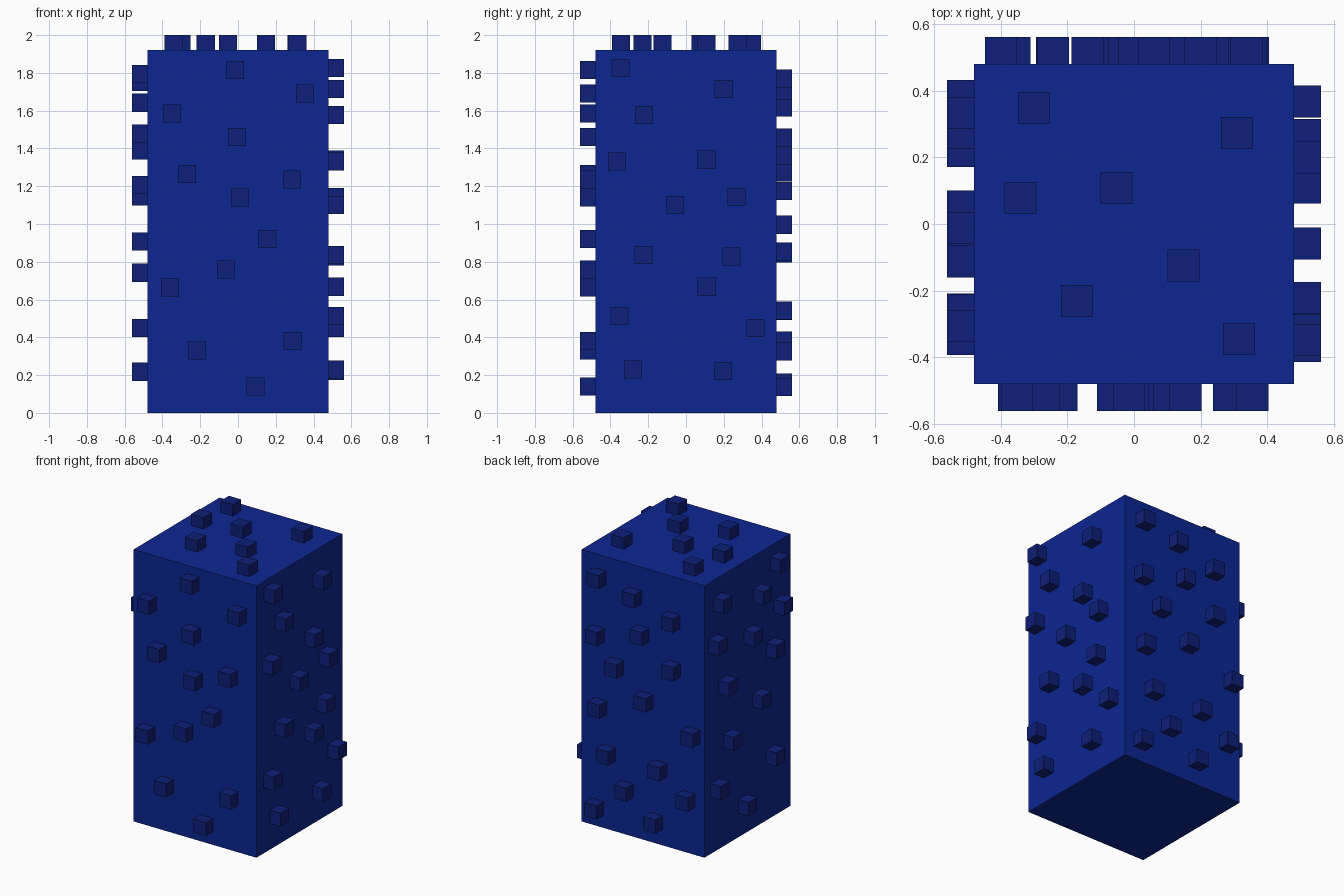
import bpy, bmesh
from mathutils import Matrix, Vector

if "Cube" in bpy.data.objects:
    bpy.data.objects.remove(bpy.data.objects["Cube"])

HALF, HEIGHT, STUD, OUT = 0.48, 1.92, 0.096, 0.08


def material(name, color):
    m = bpy.data.materials.new(name)
    m.diffuse_color = (*color, 1)
    m.use_nodes = True
    m.node_tree.nodes["Principled BSDF"].inputs["Base Color"].default_value = m.diffuse_color
    return m


def boxes(name, size, centres, mat):
    """One object made of equal axis-aligned boxes."""
    bm = bmesh.new()
    for c in centres:
        bmesh.ops.create_cube(bm, size=1, matrix=Matrix.Translation(c) @ Matrix.Diagonal((*size, 1)))
    mesh = bpy.data.meshes.new(name)
    bm.to_mesh(mesh)
    bm.free()
    mesh.materials.append(mat)
    obj = bpy.data.objects.new(name, mesh)
    bpy.context.collection.objects.link(obj)
    return obj


blue = material("blue", (0.004, 0.019, 0.29))
dark_blue = material("dark_blue", (0.004, 0.014, 0.19))

# Main block
boxes("block", (2 * HALF, 2 * HALF, HEIGHT), [(0, 0, HEIGHT / 2)], blue)

# Stud positions on each face: (x, z) front/back, (y, z) sides, (x, y) top
front = [(-.015, 1.815), (.355, 1.69), (-.35, 1.585), (-.005, 1.46), (-.27, 1.265),
         (.285, 1.235), (.01, 1.14), (.155, .92), (-.063, .76), (-.36, .665),
         (.29, .38), (-.217, .33), (.093, .14)]
right = [(-.347, 1.826), (.2, 1.715), (-.222, 1.578), (.11, 1.34), (-.365, 1.33),
         (.267, 1.143), (-.058, 1.1), (-.225, .835), (.24, .828), (.11, .668),
         (-.352, .512), (.367, .45), (-.28, .23), (.195, .222)]
back = [(.337, 1.77), (.06, 1.707), (-.243, 1.616), (.35, 1.362), (0, 1.457),
        (.2, 1.175), (-.245, 1.274), (.331, .855), (-.03, .996), (-.398, .845),
        (.264, .543), (-.14, .54), (.123, .325), (.356, .138), (-.358, .383), (-.104, .16)]
left = [(-.305, 1.795), (-.113, 1.642), (-.345, 1.48), (.332, 1.751), (-.012, 1.39),
        (.384, 1.475), (-.259, 1.206), (.274, 1.145), (-.104, .907), (.219, .742),
        (-.257, .45), (.364, .45), (.053, .218)]
top = [(-.3, .348), (.309, .273), (-.052, .108), (-.34, .078), (.148, -.124),
       (-.171, -.231), (.315, -.345)]

# Studs, sunk slightly into the block
d = HALF + OUT - STUD / 2
size = (STUD, STUD, STUD)
boxes("front_studs", size, [(x, -d, z) for x, z in front], dark_blue)
boxes("back_studs", size, [(x, d, z) for x, z in back], dark_blue)
boxes("right_studs", size, [(d, y, z) for y, z in right], dark_blue)
boxes("left_studs", size, [(-d, y, z) for y, z in left], dark_blue)
boxes("top_studs", size, [(x, y, HEIGHT + OUT - STUD / 2) for x, y in top], dark_blue)
